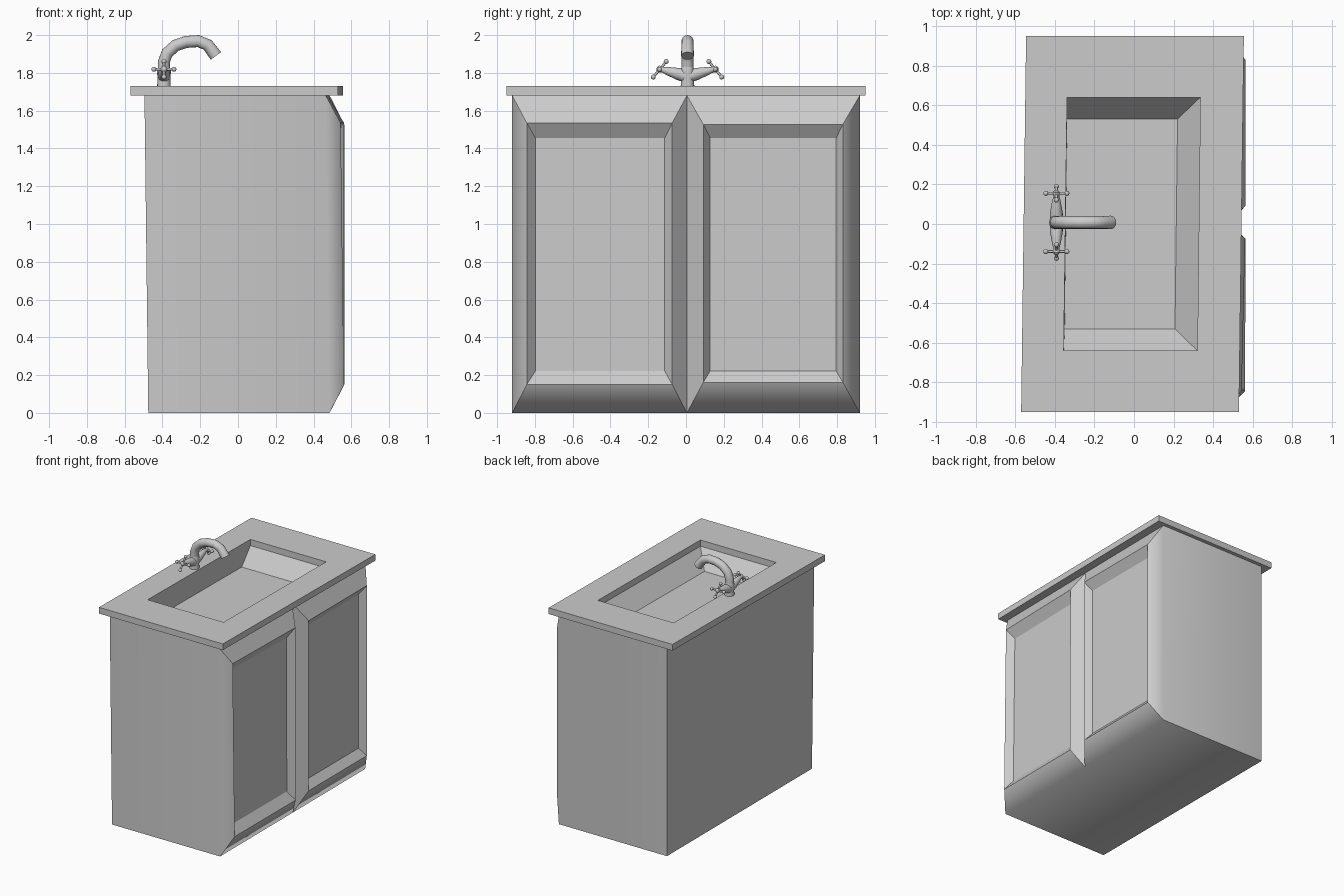
import bpy, bmesh, math
from mathutils import Vector, Matrix

if "Cube" in bpy.data.objects:
    bpy.data.objects.remove(bpy.data.objects["Cube"])


def finish(bm, name, recalc=True):
    if recalc:
        bmesh.ops.recalc_face_normals(bm, faces=bm.faces)
    me = bpy.data.meshes.new(name)
    bm.to_mesh(me)
    bm.free()
    ob = bpy.data.objects.new(name, me)
    bpy.context.collection.objects.link(ob)
    return ob


def loop(bm, pts, z):
    return [bm.verts.new((x, y, z)) for x, y in pts]


def bridge(bm, a, b):
    n = len(a)
    return [bm.faces.new((a[i], a[(i + 1) % n], b[(i + 1) % n], b[i])) for i in range(n)]


def smooth(ob, angle=50):
    bpy.ops.object.select_all(action='DESELECT')
    ob.select_set(True)
    bpy.context.view_layer.objects.active = ob
    bpy.ops.object.shade_smooth_by_angle(angle=math.radians(angle))


# countertop: slightly skewed slab with a rectangular opening
TOP, UNDER = 1.73, 1.68
outer = [(-0.57, -0.95), (0.53, -0.95), (0.555, 0.95), (-0.545, 0.95)]
hole = [(-0.355, -0.64), (0.32, -0.64), (0.335, 0.64), (-0.338, 0.64)]
bm = bmesh.new()
rings = [loop(bm, p, z) for p, z in ((outer, TOP), (hole, TOP), (hole, UNDER), (outer, UNDER))]
for i in range(4):
    bridge(bm, rings[i], rings[(i + 1) % 4])
finish(bm, "countertop")

# basin: sloped tray, upright on the tap side
floor = [(-0.35, -0.53), (0.207, -0.53), (0.22, 0.53), (-0.338, 0.53)]
bm = bmesh.new()
rim, base = loop(bm, hole, UNDER), loop(bm, floor, 1.55)
bridge(bm, rim, base)
bm.faces.new(base)
finish(bm, "basin", recalc=False)

# cabinet: carcass with two raised-frame doors on the +x side
bm = bmesh.new()
ys = (-0.92, 0.005, 0.92)
low = [bm.verts.new((0.485, y, 0)) for y in ys]
high = [bm.verts.new((0.475 + 0.011 * y, y, UNDER)) for y in ys]
back_low = [bm.verts.new((-0.475, y, 0)) for y in (-0.92, 0.92)]
back_high = [bm.verts.new((-0.485 + 0.011 * y, y, UNDER)) for y in (-0.92, 0.92)]
body = [bm.faces.new(f) for f in (
    (back_low[0], low[0], high[0], back_high[0]),
    (low[2], back_low[1], back_high[1], high[2]),
    (back_low[1], back_low[0], back_high[0], back_high[1]),
    (back_low[0], back_low[1], low[2], low[1], low[0]))]


def door_ring(y0, y1, z0, z1, inset):
    return [bm.verts.new((0.563 - inset - 0.015 * z * max(0, -y), y, z))
            for y, z in ((y0, z0), (y1, z0), (y1, z1), (y0, z1))]


bevels = []
doors = [((-0.843, -0.073, 0.15, 1.535), (-0.797, -0.113, 0.222, 1.455)),
         ((0.092, 0.83, 0.162, 1.527), (0.128, 0.795, 0.222, 1.455))]
for i, (ridge, panel) in enumerate(doors):
    edge = [low[i], low[i + 1], high[i + 1], high[i]]
    r, p = door_ring(*ridge, 0), door_ring(*panel, 0.05)
    bevels += bridge(bm, edge, r)
    bridge(bm, r, p)
    bm.faces.new(p)
# only the carcass-to-door bevels are shaded softly
for f in body + bevels:
    f.smooth = True
for e in bm.edges:
    fs = e.link_faces
    e.smooth = len(fs) == 2 and (fs[0] in body) != (fs[1] in body)
finish(bm, "cabinet")


# round parts of the tap
def tube(name, path, radii, n=16):
    bm = bmesh.new()
    pts, prev = [Vector(p) for p in path], None
    for i, p in enumerate(pts):
        d = (pts[min(i + 1, len(pts) - 1)] - pts[max(i - 1, 0)]).normalized()
        u = d.cross(Vector((0, 1, 0)) if abs(d.y) < 0.7 else Vector((1, 0, 0))).normalized()
        v = d.cross(u)
        ring = [bm.verts.new(p + radii[i] * (u * math.cos(a) + v * math.sin(a)))
                for a in (2 * math.pi * k / n for k in range(n))]
        if prev:
            bridge(bm, prev, ring)
        else:
            bm.faces.new(ring)
        prev = ring
    bm.faces.new(prev)
    ob = finish(bm, name)
    smooth(ob)
    return ob


def ball(name, centre, r):
    bm = bmesh.new()
    bmesh.ops.create_uvsphere(bm, u_segments=12, v_segments=8, radius=r,
                              matrix=Matrix.Translation(centre))
    smooth(finish(bm, name))


# spout and post
CX, CY = -0.392, 0.008
spout = [(CX, 1.73), (CX, 1.86), (-0.375, 1.905), (-0.33, 1.945), (-0.275, 1.964),
         (-0.21, 1.968), (-0.16, 1.948), (-0.117, 1.89)]
tube("spout", [(x, CY, z) for x, z in spout], [0.032] * 7 + [0.034])
tube("tap_base", [(CX, CY, z) for z in (1.73, 1.75, 1.77, 1.81, 1.83)],
     [0.036, 0.035, 0.034, 0.037, 0.032])

# mirrored side arms with cross handles
for side, s in (("left", -1), ("right", 1)):
    def at(y, z, x=0.0):
        return Vector((CX + x, CY + s * y, z))
    tube(side + "_arm", [at(0, 1.78), at(0.05, 1.795), at(0.11, 1.811), at(0.13, 1.817)],
         [0.034, 0.032, 0.021, 0.015])
    hub = at(0.147, 1.819)
    axis = Vector((0, s * 0.77, 0.63))
    tube(side + "_handle_stem", [at(0.12, 1.812), hub + axis * 0.012], [0.016, 0.014], 12)
    ball(side + "_handle_hub", hub, 0.018)
    for k, d in enumerate((Vector((0.053, 0, 0)), Vector((0, -s * 0.034, 0.041)))):
        tube(f"{side}_handle_bar_{k}", [hub - d, hub + d], [0.007, 0.007], 8)
        for j in (-1, 1):
            ball(f"{side}_handle_knob_{k}_{j + 1}", hub + d * j, 0.013)
